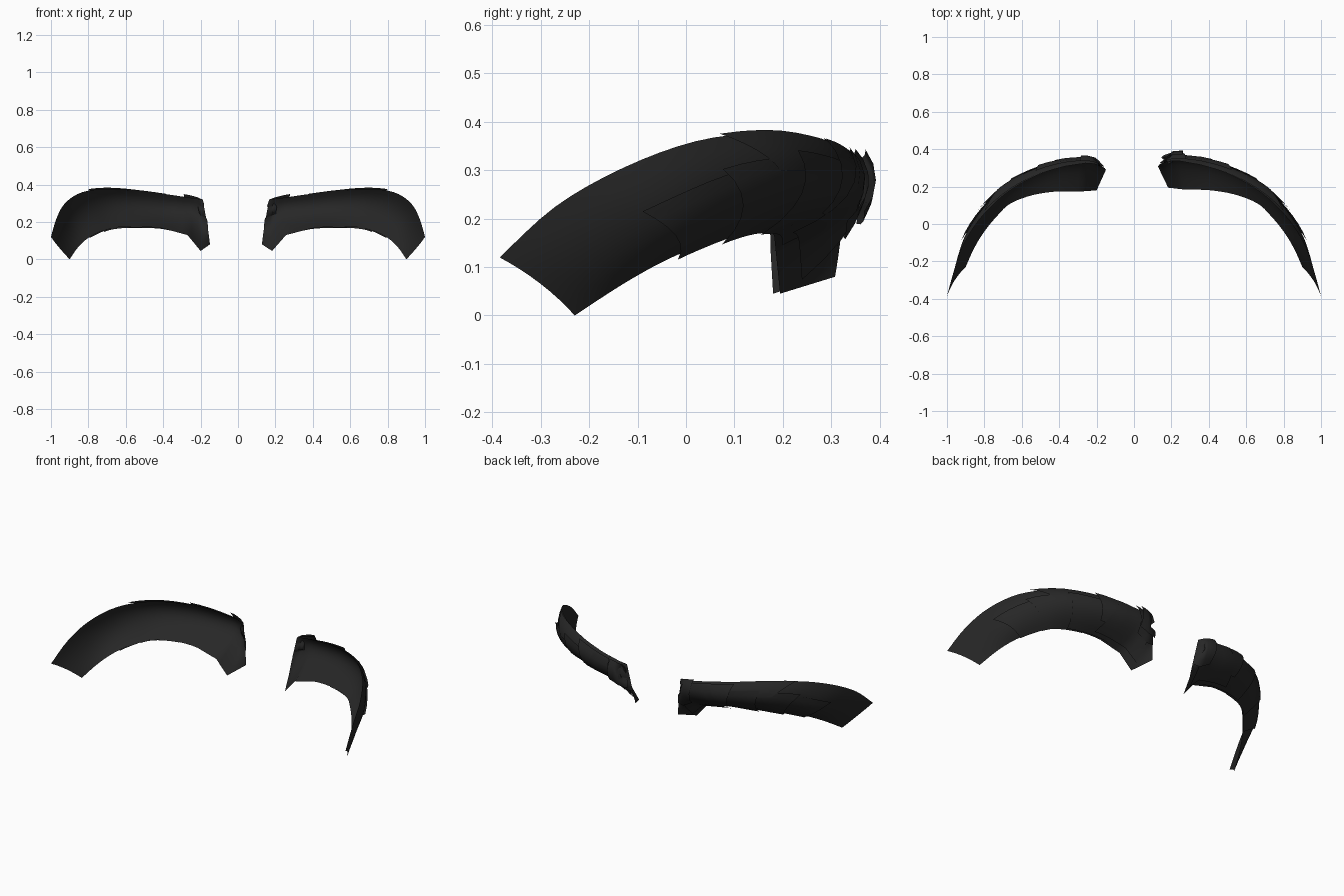
import bpy, bmesh
from mathutils import Vector

if "Cube" in bpy.data.objects:
    bpy.data.objects.remove(bpy.data.objects["Cube"])

mat = bpy.data.materials.new("charcoal_black")
mat.diffuse_color = (0.02, 0.02, 0.02, 1)
mat.use_nodes = True
mat.node_tree.nodes["Principled BSDF"].inputs["Base Color"].default_value = mat.diffuse_color

# cross-sections from outer tip to inner end: upper edge, bulge, lower edge
S = [[Vector(p) for p in s] for s in [
    [(1, -.385, .12), (.958, -.30, .065), (.9, -.23, 0)],
    [(.968, -.27, .225), (.925, -.17, .14), (.855, -.13, .065)],
    [(.92, -.13, .305), (.88, -.03, .205), (.80, -.04, .115)],
    [(.83, .02, .36), (.79, .10, .26), (.73, .045, .15)],
    [(.69, .16, .377), (.68, .205, .28), (.66, .11, .17)],
    [(.52, .26, .365), (.53, .28, .27), (.54, .155, .175)],
    [(.36, .31, .345), (.38, .32, .25), (.40, .175, .165)],
    [(.26, .325, .33), (.26, .33, .235), (.27, .175, .13)],
    [(.22, .322, .325), (.20, .325, .2), (.2, .18, .045)],
    [(.19, .315, .32), (.165, .305, .19), (.15, .29, .08)]]]
LAST = len(S) - 1


def rail(k, u):
    """Smooth curve along the brow through point k of every section."""
    i = min(int(u), LAST - 1)
    t = u - i
    b, c = S[i][k], S[i + 1][k]
    if i >= 6:
        return b.lerp(c, t)
    a, d = S[max(i - 1, 0)][k], S[min(i + 2, LAST)][k]
    return 0.5 * (2 * b + (c - a) * t + (2 * a - 5 * b + 4 * c - d) * t * t
                  + (3 * b - a - 3 * c + d) * t ** 3)


def point(u, v):
    """Curved section, v = 0 at the upper edge and 1 at the lower edge."""
    a, m, c = (rail(k, u) for k in range(3))
    return a * (2 * v - 1) * (v - 1) + m * 4 * v * (1 - v) + c * v * (2 * v - 1)


def normal(u, v):
    e = .02
    du = point(min(u + e, LAST), v) - point(max(u - e, 0), v)
    dv = point(u, min(v + e, 1)) - point(u, max(v - e, 0))
    n = du.cross(dv).normalized()
    return n if n.y + n.x > 0 else -n


def patch(name, side, u0, u1, v0, v1, lift0=0, lift1=0, nu=8, nv=6, skew=0):
    """Sheet on the brow surface, lifted outward at its outer end."""
    bm = bmesh.new()
    grid = []
    for i in range(nu + 1):
        row = []
        for j in range(nv + 1):
            s, r = i / nu, j / nv
            u = min(max(u0 + (u1 - u0) * s + skew * (1 - s) * r, 0), LAST)
            v = v0 + (v1 - v0) * r
            p = point(u, v) + normal(u, v) * (lift0 + (lift1 - lift0) * s)
            if side > 0:  # the right brow reaches slightly further in and back
                w = max(0, (u - 4) / 5)
                p += Vector((-.022 * w, .018 * w, 0))
            p.x *= side
            row.append(bm.verts.new(p))
        grid.append(row)
    for i in range(nu):
        for j in range(nv):
            q = [grid[i][j], grid[i + 1][j], grid[i + 1][j + 1], grid[i][j + 1]]
            bm.faces.new(q)
    bm.normal_update()
    if sum(f.normal.y + side * f.normal.x for f in bm.faces) < 0:
        bmesh.ops.reverse_faces(bm, faces=bm.faces[:])
    for f in bm.faces:
        f.smooth = True
    me = bpy.data.meshes.new(name)
    bm.to_mesh(me)
    bm.free()
    me.materials.append(mat)
    bpy.context.collection.objects.link(bpy.data.objects.new(name, me))


# overlapping outer plates: u range, v range, lift at outer and inner end, skew
PLATES = [
    (1.7, 4.2, .34, 1, .010, .003, .5),
    (2.9, 5.2, .28, 1, .014, .004, .4),
    (3.3, 5.8, .0, .40, .012, .003, .5),
    (4.2, 6.6, .22, .97, .016, .005, .3),
    (5.0, 7.3, .06, .7, .020, .006, .4),
    (5.8, 8.0, .1, .9, .020, .008, -.3),
    (6.7, 9.0, .0, .62, .022, .006, .3)]

for side, tag in ((-1, "left"), (1, "right")):
    patch("brow_base_" + tag, side, 0, LAST, 0, 1, nu=36, nv=8)
    for n, (u0, u1, v0, v1, l0, l1, sk) in enumerate(PLATES):
        patch(f"brow_plate_{tag}_{n + 1}", side, u0, u1, v0, v1, l0, l1, skew=sk)
# raised end flap found only on the right brow
patch("brow_end_flap_right", 1, 6.9, 8.6, .05, .5, .036, .026, nu=4, nv=4)
